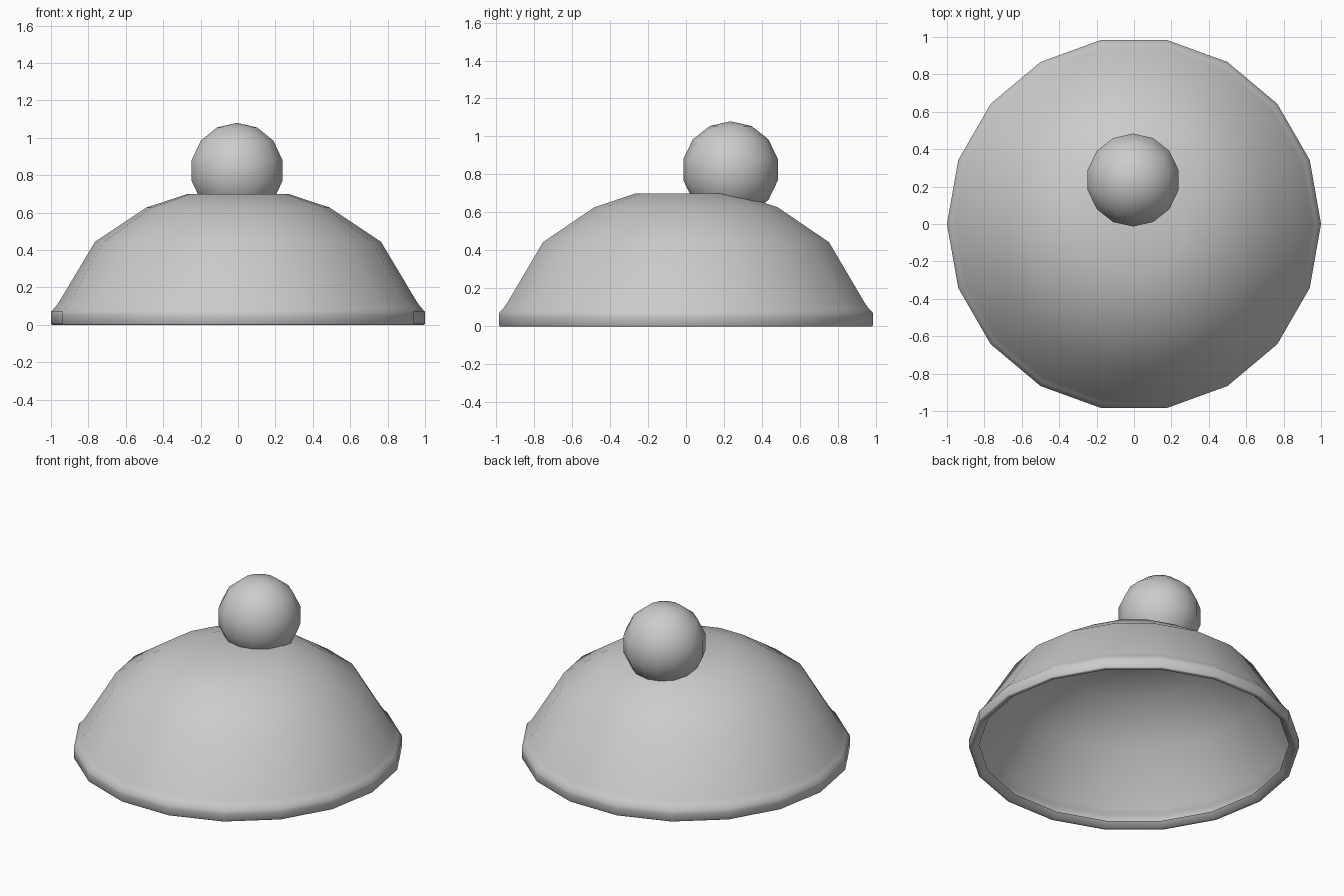
import bpy, bmesh, math

if "Cube" in bpy.data.objects:
    bpy.data.objects.remove(bpy.data.objects["Cube"])


def lathe(name, profile, sides, start=0.0, location=(0, 0, 0), sharp=50):
    """Revolve a list of (radius, z) points; radius 0 closes at a pole."""
    bm = bmesh.new()
    rings = []
    for r, z in profile:
        if r < 1e-6:
            rings.append([bm.verts.new((0, 0, z))] * sides)
        else:
            angles = [start + math.tau * i / sides for i in range(sides)]
            rings.append([bm.verts.new((r * math.cos(a), r * math.sin(a), z)) for a in angles])
    # Profiles run from top to bottom, so this winding faces outward
    for high, low in zip(rings, rings[1:]):
        for i in range(sides):
            j = (i + 1) % sides
            corners = [low[i], low[j], high[j], high[i]]
            bm.faces.new(list(dict.fromkeys(corners)))
    mesh = bpy.data.meshes.new(name)
    bm.to_mesh(mesh)
    bm.free()
    mesh.shade_smooth()
    mesh.set_sharp_from_angle(angle=math.radians(sharp))
    obj = bpy.data.objects.new(name, mesh)
    obj.location = location
    bpy.context.collection.objects.link(obj)
    return obj


# Thin single-skin dome with a bevelled rim folded inward at the bottom
skin = [(0, 0.70), (0.27, 0.70), (0.49, 0.627), (0.765, 0.443), (0.955, 0.125), (0.975, 0.097),
        (1.0, 0.07), (1.0, 0.05), (1.0, 0.005)]
lip = [(0.995, 0.0), (0.975, 0.0), (0.94, 0.03)]
lathe("dome", skin + lip, 18)

# Ball knob set behind the crown
R = 0.255
ball = [(R * math.sin(math.pi * i / 7), R * math.cos(math.pi * i / 7)) for i in range(8)]
lathe("ball_knob", ball, 14, math.pi / 2, (-0.005, 0.235, 0.825), sharp=60)
